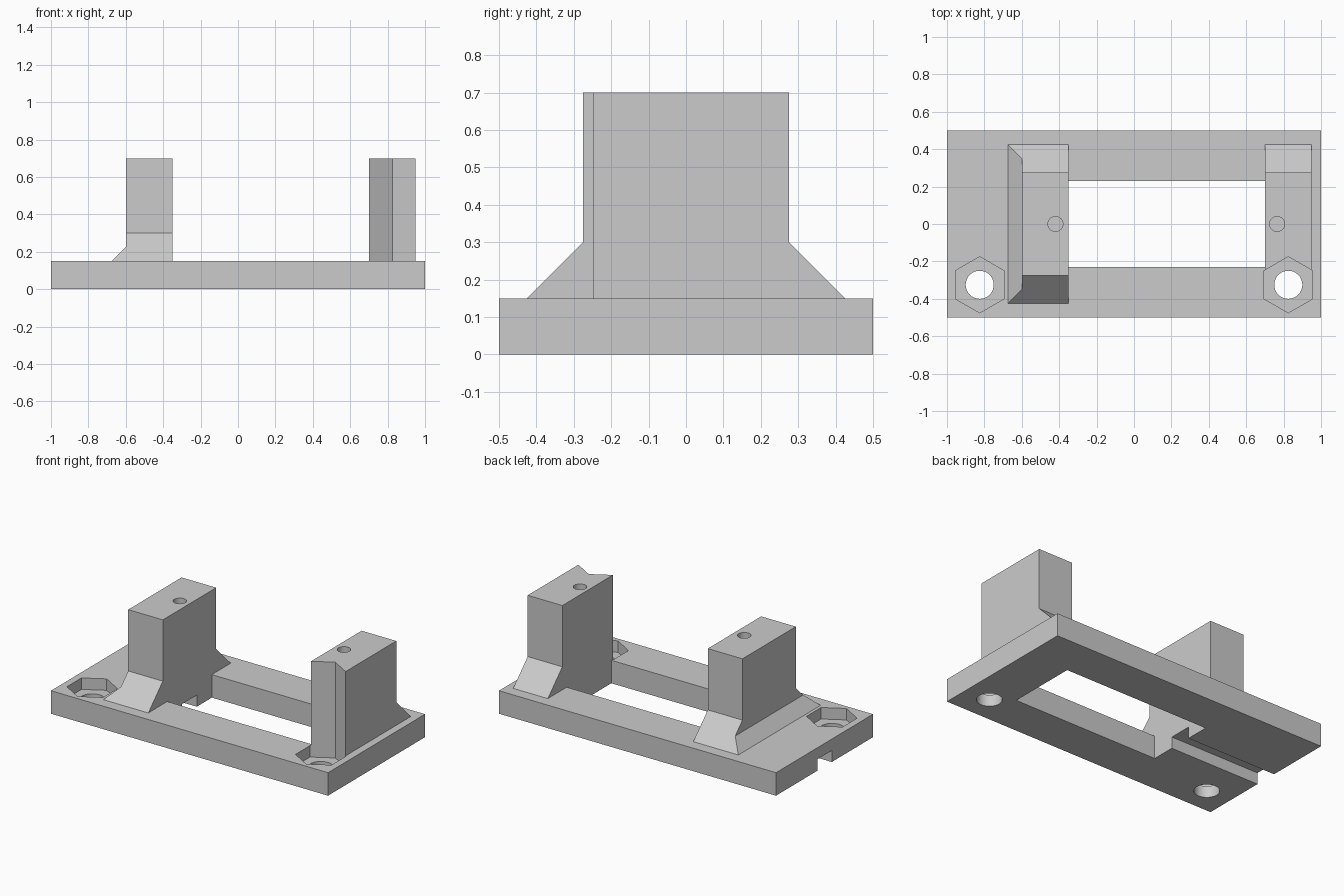
import bpy
import bmesh
from math import sin, cos, tau

cube = bpy.data.objects.get("Cube")
if cube:
    bpy.data.objects.remove(cube, do_unlink=True)

grey = bpy.data.materials.new("plain grey")
grey.use_nodes = True
colour = (0.6, 0.6, 0.6, 1)
grey.diffuse_color = colour
grey.node_tree.nodes["Principled BSDF"].inputs["Base Color"].default_value = colour


def prism(name, points, low, high, axis="z"):
    """Extrude a closed 2D profile along one axis."""
    place = {"x": lambda a, b, h: (h, a, b),
             "y": lambda a, b, h: (a, h, b),
             "z": lambda a, b, h: (a, b, h)}[axis]
    bm = bmesh.new()
    bottom = [bm.verts.new(place(a, b, low)) for a, b in points]
    top = [bm.verts.new(place(a, b, high)) for a, b in points]
    bm.faces.new(bottom)
    bm.faces.new(top)
    for i in range(len(points)):
        j = (i + 1) % len(points)
        bm.faces.new((bottom[i], bottom[j], top[j], top[i]))
    bmesh.ops.recalc_face_normals(bm, faces=bm.faces)
    mesh = bpy.data.meshes.new(name)
    bm.to_mesh(mesh)
    bm.free()
    mesh.materials.append(grey)
    obj = bpy.data.objects.new(name, mesh)
    bpy.context.collection.objects.link(obj)
    return obj


def rect(x0, x1, y0, y1):
    return [(x0, y0), (x1, y0), (x1, y1), (x0, y1)]


def ring(x, y, radius, sides):
    return [(x + radius * sin(tau * i / sides), y + radius * cos(tau * i / sides))
            for i in range(sides)]


def combine(target, tool, operation="DIFFERENCE"):
    """Apply a boolean and discard the tool."""
    mod = target.modifiers.new("cut", "BOOLEAN")
    mod.operation = operation
    mod.solver = "EXACT"
    mod.object = tool
    bpy.ops.object.select_all(action="DESELECT")
    bpy.context.view_layer.objects.active = target
    target.select_set(True)
    bpy.ops.object.modifier_apply(modifier=mod.name)
    bpy.data.objects.remove(tool, do_unlink=True)


plate_top, flare_top, post_top = 0.15, 0.3, 0.7
bolt_x, bolt_y, pocket_floor = 0.825, -0.325, 0.075


def nut_pocket(x, high):
    return prism("pocket_cutter", ring(x, bolt_y, 0.15, 6), pocket_floor, high)


# Base plate with window, bolt holes, nut pockets and cable slot
base = prism("base_plate", rect(-1, 1, -0.5, 0.5), 0, plate_top)
combine(base, prism("window_cutter", rect(-0.35, 0.7, -0.23, 0.23), -1, 1))
for x in (-bolt_x, bolt_x):
    combine(base, nut_pocket(x, 1))
    combine(base, prism("bolt_cutter", ring(x, bolt_y, 0.075, 40), -1, 1))
combine(base, prism("slot_cutter", rect(-1.2, -0.2, -0.075, 0.075), -1, 0.075))

# Left-hand post: flared front and back, with a smaller flare on the outside
side = [(-0.425, plate_top), (0.425, plate_top), (0.275, flare_top),
        (0.275, post_top), (-0.275, post_top), (-0.275, flare_top)]
outer_post = prism("flared_post", side, -0.8, -0.35, "x")
front = [(-0.675, plate_top), (-0.2, plate_top), (-0.2, 1), (-0.6, 1), (-0.6, 0.225)]
# Start the trimming profile below the plate top, continuing the same slope
front[0:2] = [(-0.775, 0.05), (-0.2, 0.05)]
combine(outer_post, prism("flare_trim", front, -1, 1, "y"), "INTERSECT")

# Right-hand post: flared at the back only, notched by the nut pocket
side = [(-0.275, plate_top), (0.425, plate_top), (0.275, flare_top),
        (0.275, post_top), (-0.275, post_top)]
notched_post = prism("notched_post", side, 0.7, 0.95, "x")
combine(notched_post, nut_pocket(bolt_x, 1))

# Blind screw holes in the post tops
for post, x in ((outer_post, -0.42), (notched_post, 0.765)):
    combine(post, prism("screw_cutter", ring(x, 0, 0.04, 32), 0.3, 1))

# Smooth only the round holes
bpy.ops.object.select_all(action="DESELECT")
for obj in (base, outer_post, notched_post):
    obj.select_set(True)
bpy.context.view_layer.objects.active = base
bpy.ops.object.shade_smooth_by_angle()
